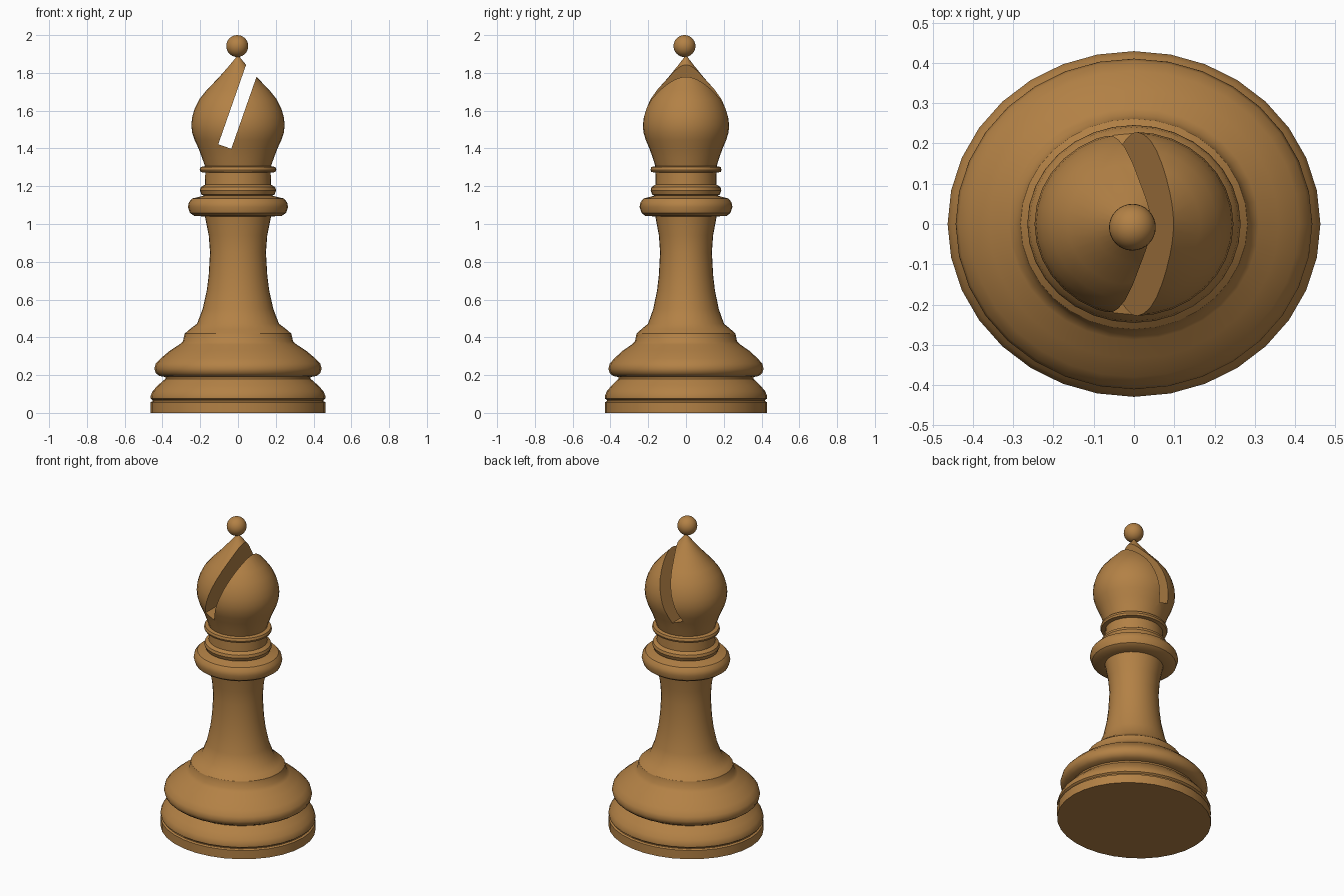
import bpy, bmesh, math

if "Cube" in bpy.data.objects:
    bpy.data.objects.remove(bpy.data.objects["Cube"])

SIDES = 32
Y_RATIO = 0.927  # the turned body is slightly narrower front to back

wood = bpy.data.materials.new("warm_wood")
wood.diffuse_color = (0.45, 0.22, 0.06, 1)
wood.use_nodes = True
wood.node_tree.nodes["Principled BSDF"].inputs["Base Color"].default_value = wood.diffuse_color


def finish(obj, angle=35):
    bpy.ops.object.select_all(action='DESELECT')
    obj.select_set(True)
    bpy.context.view_layer.objects.active = obj
    obj.data.materials.append(wood)
    bpy.ops.object.shade_smooth_by_angle(angle=math.radians(angle))


def lathe(name, profile, cap_bottom=False):
    """Turn a list of (radius, height) points around z."""
    bm = bmesh.new()
    rings = []
    for r, z in profile:
        if r == 0:
            rings.append([bm.verts.new((0, 0, z))] * SIDES)
        else:
            rings.append([bm.verts.new((r * math.cos(a), r * Y_RATIO * math.sin(a), z))
                          for a in (2 * math.pi * i / SIDES for i in range(SIDES))])
    for lo, hi in zip(rings, rings[1:]):
        for i in range(SIDES):
            j = (i + 1) % SIDES
            bm.faces.new(list(dict.fromkeys((lo[i], lo[j], hi[j], hi[i]))))
    if cap_bottom:
        bm.faces.new(rings[0][::-1])
    bmesh.ops.recalc_face_normals(bm, faces=bm.faces)
    mesh = bpy.data.meshes.new(name)
    bm.to_mesh(mesh)
    bm.free()
    obj = bpy.data.objects.new(name, mesh)
    bpy.context.collection.objects.link(obj)
    return obj


# Foot disc with a fine groove
finish(lathe("base", [(.463, 0), (.463, .056), (.452, .062), (.452, .068), (.463, .076),
                      (.463, .09), (.452, .115), (.425, .145), (.385, .18), (.385, .19)], True))

# Rounded skirt above the foot
finish(lathe("skirt", [(.385, .19), (.415, .195), (.435, .21), (.443, .233), (.436, .26),
                       (.41, .288), (.36, .33), (.31, .362), (.292, .378), (.282, .42)]))

# Waisted stem
finish(lathe("stem", [(.282, .42), (.255, .443), (.217, .472), (.187, .55), (.165, .65), (.155, .73),
                      (.148, .85), (.155, .94), (.175, 1.04)]))

# Wide collar and small ring
finish(lathe("collar", [(.175, 1.04), (.232, 1.043), (.254, 1.058), (.265, 1.09), (.26, 1.115),
                        (.243, 1.135), (.18, 1.15), (.193, 1.155), (.202, 1.178),
                        (.197, 1.195), (.175, 1.208)]))

# Neck with thin flange
finish(lathe("neck", [(.175, 1.208), (.173, 1.272), (.198, 1.275), (.203, 1.287),
                      (.198, 1.302), (.175, 1.306)]))

# Teardrop head
head = lathe("head", [(.175, 1.306), (.19, 1.35), (.209, 1.4), (.23, 1.445), (.243, 1.485),
                      (.247, 1.525), (.243, 1.565), (.23, 1.61), (.205, 1.66), (.165, 1.71),
                      (.102, 1.775), (.045, 1.84), (.012, 1.88), (0, 1.905)], True)

# Slanted slot cut through the head
tilt, length = math.radians(19.3), 0.8
bpy.ops.mesh.primitive_cube_add(size=1, location=(
    -.07 + length / 2 * math.sin(tilt), 0, 1.41 + length / 2 * math.cos(tilt)),
    rotation=(0, tilt, 0))
cutter = bpy.context.object
cutter.name = "slot_cutter"
cutter.scale = (.073, 1, length)
cutter.hide_render = True
cut = head.modifiers.new("slot", 'BOOLEAN')
cut.operation, cut.object, cut.solver = 'DIFFERENCE', cutter, 'EXACT'
bpy.context.view_layer.objects.active = head
bpy.ops.object.modifier_apply(modifier=cut.name)
bpy.data.objects.remove(cutter)
finish(head)

# Ball on the tip
bpy.ops.mesh.primitive_uv_sphere_add(segments=32, ring_count=16, radius=.058,
                                     location=(-.004, -.008, 1.942))
ball = bpy.context.object
ball.name = "finial_ball"
finish(ball)
